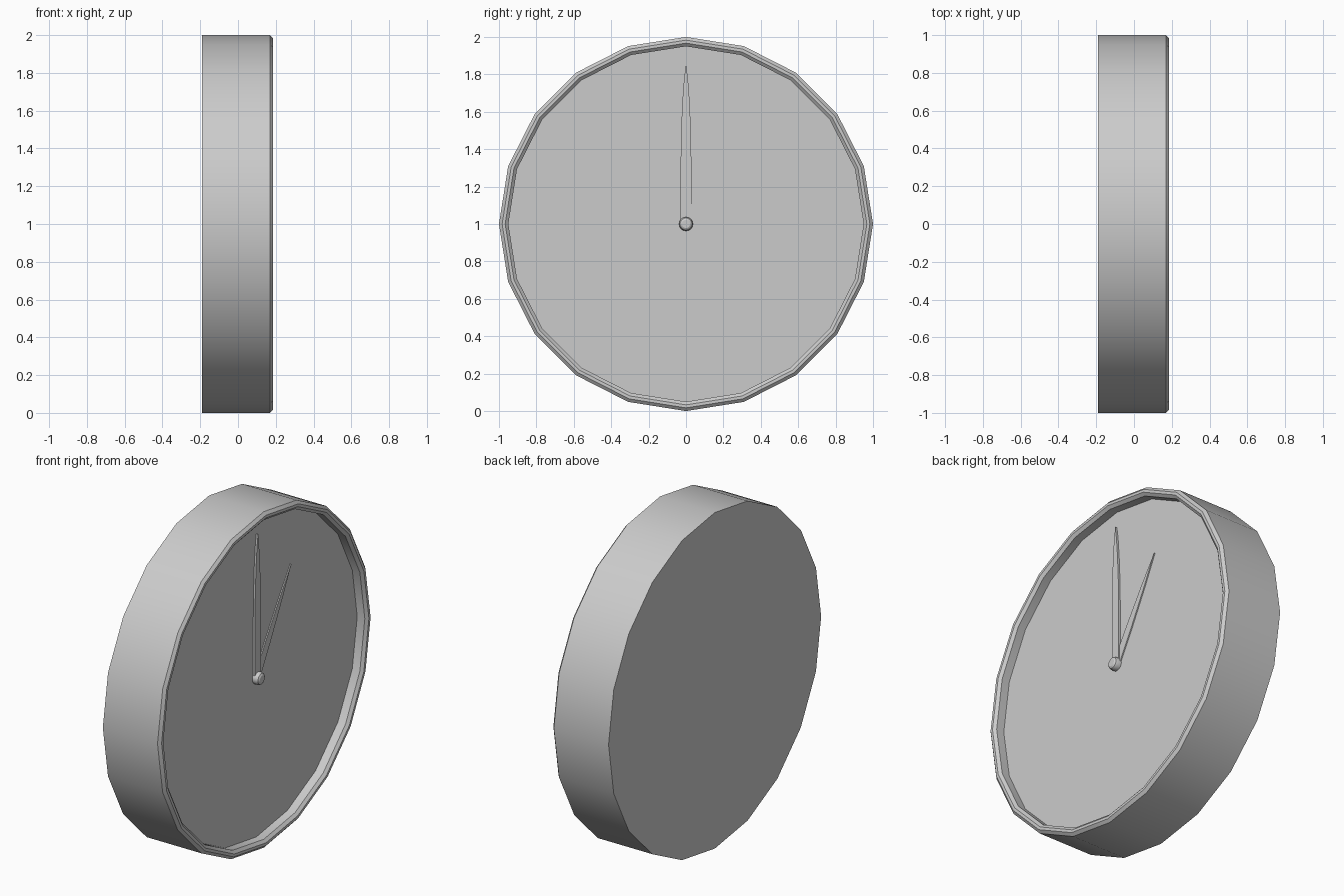
import bpy, bmesh, math

if "Cube" in bpy.data.objects:
    bpy.data.objects.remove(bpy.data.objects["Cube"])

CENTRE_Z = 1.0
FACE_X = 0.12


def finish(name, bm):
    bmesh.ops.recalc_face_normals(bm, faces=bm.faces)
    mesh = bpy.data.meshes.new(name)
    bm.to_mesh(mesh)
    bm.free()
    obj = bpy.data.objects.new(name, mesh)
    obj.location.z = CENTRE_Z
    bpy.context.collection.objects.link(obj)
    bpy.ops.object.select_all(action='DESELECT')
    obj.select_set(True)
    bpy.context.view_layer.objects.active = obj
    bpy.ops.object.shade_smooth_by_angle(angle=math.radians(30))
    return obj


def lathe_x(name, profile, sides):
    """Turn an (x, radius) profile around the x axis and cap both ends."""
    bm = bmesh.new()
    rings = []
    for x, r in profile:
        angles = [2 * math.pi * i / sides for i in range(sides)]
        rings.append([bm.verts.new((x, r * math.sin(a), r * math.cos(a))) for a in angles])
    for a, b in zip(rings, rings[1:]):
        for i in range(sides):
            j = (i + 1) % sides
            bm.faces.new((a[i], a[j], b[j], b[i]))
    bm.faces.new(rings[0])
    bm.faces.new(rings[-1])
    return finish(name, bm)


def hand(name, half_profile, tip, front_x, angle):
    """Thin plate from a mirrored (half width, length) outline, turned clockwise."""
    outline = [(-w, l) for w, l in half_profile] + [(0, tip)]
    outline += [(w, l) for w, l in reversed(half_profile)]
    bm = bmesh.new()
    face = bm.faces.new([bm.verts.new((FACE_X - 0.005, y, z)) for y, z in outline])
    new = bmesh.ops.extrude_face_region(bm, geom=[face])["geom"]
    for v in new:
        if isinstance(v, bmesh.types.BMVert):
            v.co.x = front_x
    finish(name, bm).rotation_euler.x = -angle


# Case with bevelled rim and recessed dial
lathe_x("clock_case", [(-0.19, 1.0), (0.17, 1.0), (0.185, 0.983), (0.185, 0.967),
                       (0.17, 0.95), (FACE_X, 0.95)], 20)

# Hands, showing one o'clock
hand("minute_hand", [(0.029, 0.0), (0.029, 0.3), (0.026, 0.5), (0.019, 0.66), (0.010, 0.78)],
     0.855, FACE_X + 0.012, 0)
hand("hour_hand", [(0.028, 0.0), (0.025, 0.2), (0.014, 0.45)],
     0.64, FACE_X + 0.007, math.radians(30))

# Domed centre pin
lathe_x("centre_pin", [(FACE_X - 0.005, 0.037), (0.142, 0.037), (0.154, 0.032), (0.16, 0.022)], 20)
